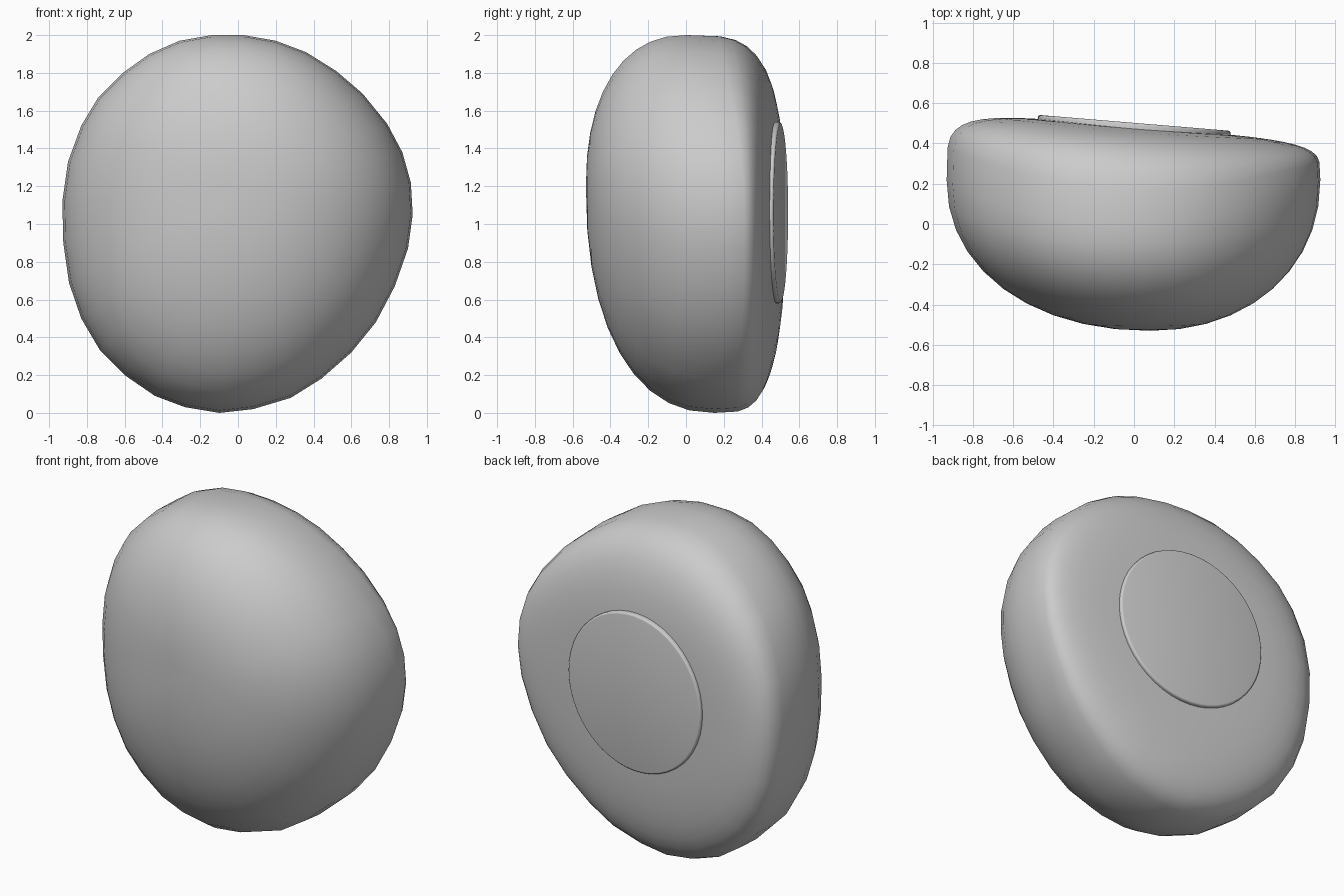
import bpy, bmesh, math
from mathutils import Vector, Matrix

if "Cube" in bpy.data.objects:
    bpy.data.objects.remove(bpy.data.objects["Cube"])

# Front outline (x, z), starting at the top and running down the left side
OUTLINE = [(-.14, 2.0), (-.31, 1.97), (-.47, 1.90), (-.61, 1.80), (-.74, 1.67), (-.83, 1.52),
           (-.90, 1.33), (-.93, 1.12), (-.925, .90), (-.895, .69), (-.83, .50), (-.73, .33),
           (-.60, .20), (-.44, .09), (-.28, .03), (-.10, 0), (.08, .02), (.28, .08),
           (.44, .18), (.60, .32), (.73, .48), (.83, .67), (.90, .87), (.925, 1.05),
           (.915, 1.22), (.87, 1.38), (.79, 1.53), (.66, 1.69), (.52, 1.81), (.36, 1.91),
           (.20, 1.97), (.03, 2.0)]
FRONT = Vector((.08, -.53, 1.2))
BACK = Vector((0, .485, 1.05))
SLOPE = -.083
STEPS = 10


def back_y(x):
    return BACK.y + SLOPE * x


def finish(bm, name, angle):
    bmesh.ops.recalc_face_normals(bm, faces=bm.faces)
    me = bpy.data.meshes.new(name)
    bm.to_mesh(me)
    bm.free()
    ob = bpy.data.objects.new(name, me)
    bpy.context.collection.objects.link(ob)
    bpy.ops.object.select_all(action='DESELECT')
    ob.select_set(True)
    bpy.context.view_layer.objects.active = ob
    bpy.ops.object.shade_smooth_by_angle(angle=math.radians(angle))
    return ob


def point(x, z, a):
    """Superellipse arc: a > 0 runs to the domed front, a < 0 to the flat back."""
    up = (z - 1) / math.hypot(x, z - 1)
    side = 1 - up * up
    rim_y = .22 * side + (1 - side) * (0 if up > 0 else .15)
    c = FRONT if a >= 0 else BACK
    n = (2.12 + .15 * (1 - side)) if a >= 0 else (3.6 + 1.4 * side)
    r, h = max(math.cos(a), 0) ** (2 / n), abs(math.sin(a)) ** (2 / n)
    px, pz = c.x + (x - c.x) * r, c.z + (z - c.z) * r
    end = c.y if a >= 0 else back_y(px)
    return px, rim_y + (end - rim_y) * h, pz


# Body: rounded dome with a nearly flat back
bm = bmesh.new()
rings = []
for i in range(-STEPS + 1, STEPS):
    a = i / STEPS * math.pi / 2
    rings.append([bm.verts.new(point(x, z, a)) for x, z in OUTLINE])
count = len(OUTLINE)
for r0, r1 in zip(rings, rings[1:]):
    for j in range(count):
        k = (j + 1) % count
        bm.faces.new((r0[j], r0[k], r1[k], r1[j]))
for ring, tip in ((rings[0], BACK), (rings[-1], FRONT)):
    v = bm.verts.new(tip)
    for j in range(count):
        bm.faces.new((ring[j], ring[(j + 1) % count], v))
finish(bm, "body", 60)

# Back pad: thin raised disc with a softened edge
bm = bmesh.new()
pose = (Matrix.Translation((0, .477, 1.06)) @ Matrix.Rotation(math.atan(SLOPE), 4, 'Z')
        @ Matrix.Rotation(-math.pi / 2, 4, 'X'))
bmesh.ops.create_cone(bm, cap_ends=True, segments=48, radius1=.48, radius2=.48,
                      depth=.05, matrix=pose)
rim = [e for e in bm.edges if all(v.co.y > back_y(v.co.x) for v in e.verts)]
bmesh.ops.bevel(bm, geom=rim, offset=.012, segments=3, profile=.5, affect='EDGES')
finish(bm, "back_pad", 50)
